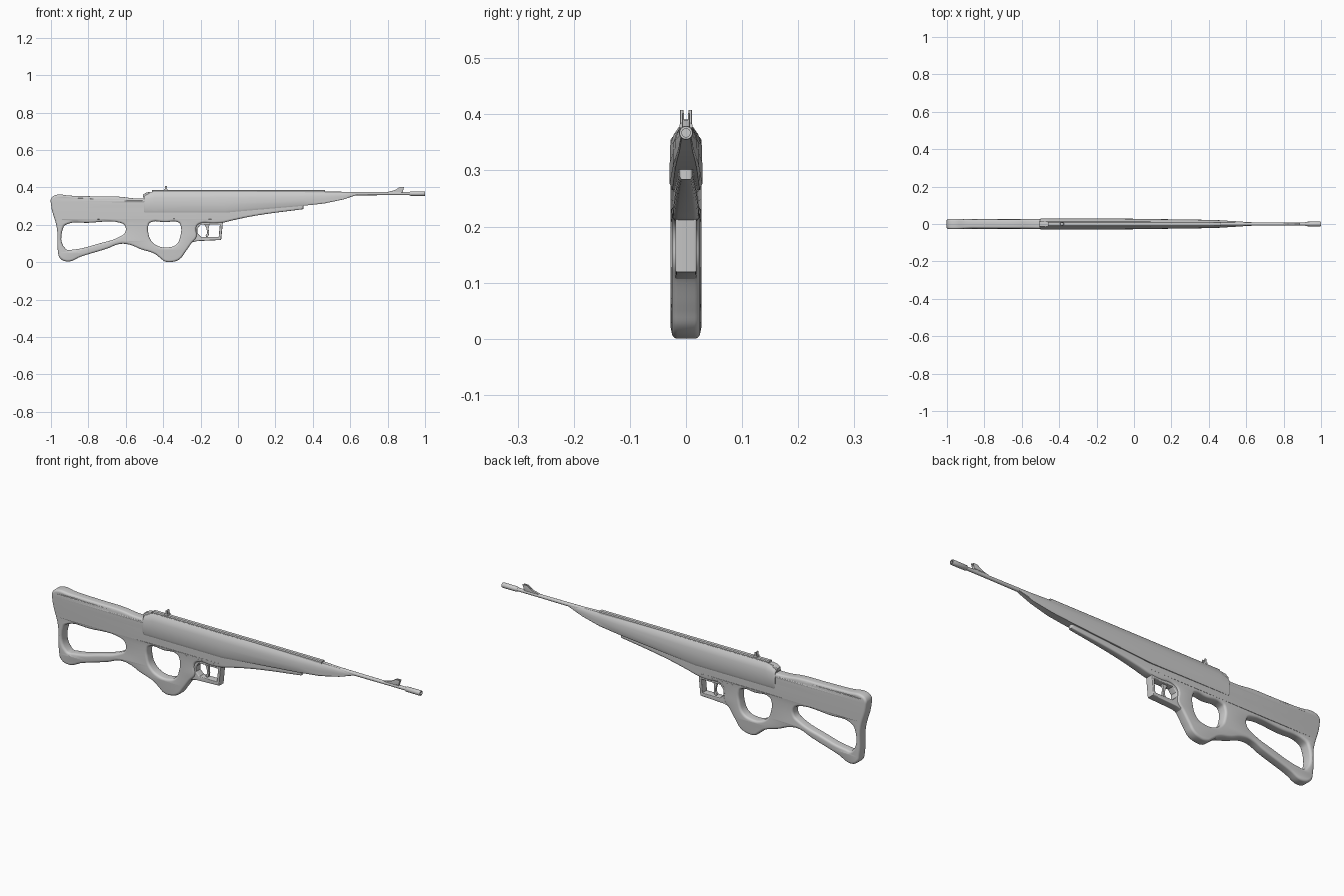
import bpy, bmesh, math

if "Cube" in bpy.data.objects:
    bpy.data.objects.remove(bpy.data.objects["Cube"])


def finish(name, bm, angle=35):
    bmesh.ops.remove_doubles(bm, verts=bm.verts, dist=1e-5)
    bmesh.ops.recalc_face_normals(bm, faces=bm.faces)
    me = bpy.data.meshes.new(name)
    bm.to_mesh(me)
    bm.free()
    ob = bpy.data.objects.new(name, me)
    bpy.context.collection.objects.link(ob)
    bpy.ops.object.select_all(action='DESELECT')
    ob.select_set(True)
    bpy.context.view_layer.objects.active = ob
    bpy.ops.object.shade_smooth_by_angle(angle=math.radians(angle))
    return ob


def lerp(table, x):
    for (x0, w0), (x1, w1) in zip(table, table[1:]):
        if x <= x1:
            t = max(0, (x - x0) / (x1 - x0))
            return w0 + (w1 - w0) * t
    return table[-1][1]


def plate(name, loops, widths, bevel, smooth=True, y=0):
    """Rounded side-profile plate with holes; half width varies along x."""
    cu = bpy.data.curves.new(name + "_profile", 'CURVE')
    cu.dimensions = '2D'
    cu.fill_mode = 'BOTH'
    cu.resolution_u = 6
    cu.bevel_depth, cu.offset, cu.bevel_resolution = bevel, -bevel, 3
    half = max(w for _, w in widths)
    cu.extrude = half - bevel
    for pts in loops:
        sp = cu.splines.new('BEZIER')
        sp.bezier_points.add(len(pts) - 1)
        sp.use_cyclic_u = True
        for p, q in zip(sp.bezier_points, pts):
            p.co = (q[0], q[1], 0)
            kind = 'AUTO' if smooth and len(q) == 2 else 'VECTOR'
            p.handle_left_type = p.handle_right_type = kind
    tmp = bpy.data.objects.new(name + "_tmp", cu)
    bpy.context.collection.objects.link(tmp)
    dg = bpy.context.evaluated_depsgraph_get()
    me = bpy.data.meshes.new_from_object(tmp.evaluated_get(dg))
    bm = bmesh.new()
    bm.from_mesh(me)
    bpy.data.objects.remove(tmp)
    bpy.data.meshes.remove(me)
    for v in bm.verts:
        x, z, d = v.co
        v.co = (x, y - d * lerp(widths, x) / half, z)
    return finish(name, bm)


def loft(name, rings, angle=35):
    bm = bmesh.new()
    rows = [[bm.verts.new(p) for p in r] for r in rings]
    n = len(rows[0])
    for a, b in zip(rows, rows[1:]):
        for i in range(n):
            bm.faces.new((a[i], a[(i + 1) % n], b[(i + 1) % n], b[i]))
    bm.faces.new(rows[0])
    bm.faces.new(rows[-1])
    return finish(name, bm, angle)


def tube(name, stations, z, sides=24):
    return loft(name, [[(x, r * math.cos(2 * math.pi * i / sides),
                         z + r * math.sin(2 * math.pi * i / sides))
                        for i in range(sides)] for x, r in stations])


# Skeleton stock, grip and lower fore-end in one rounded body
outline = [(-1, .31), (-.998, .343), (-.972, .36), (-.9, .356), (-.75, .352), (-.63, .35),
           (-.56, .342), (-.49, .34), (-.1, .335, 1), (.35, .325, 1), (.35, .284, 1),
           (.1, .25), (-.02, .226), (-.08, .212), (-.13, .208), (-.2, .208), (-.222, .19),
           (-.222, .135), (-.25, .1), (-.285, .05), (-.31, .018), (-.345, .003),
           (-.39, .004), (-.415, .022), (-.445, .045), (-.52, .07), (-.58, .094),
           (-.63, .098), (-.7, .073), (-.84, .03), (-.91, .004), (-.952, .022),
           (-.963, .06), (-.968, .18)]
butt_hole = [(-.934, .185), (-.915, .203), (-.8, .211), (-.63, .211), (-.605, .195),
             (-.603, .16), (-.63, .138), (-.75, .098), (-.88, .068), (-.92, .07)]
thumb_hole = [(-.478, .2), (-.468, .213), (-.39, .214), (-.318, .213), (-.308, .2),
              (-.308, .14), (-.33, .095), (-.37, .08), (-.42, .084), (-.46, .11), (-.478, .15)]
plate("stock", [outline, butt_hole, thumb_hole],
      [(-1, .028), (-.94, .028), (-.88, .023), (-.55, .024), (-.45, .026),
       (-.2, .025), (-.05, .023), (.35, .012)], .0115)

# Trigger guard frame
guard = [(-.25, .215), (-.25, .105), (-.22, .113), (-.09, .119), (-.08, .222)]
guard_hole = [(-.2, .201), (-.217, .18), (-.217, .155), (-.198, .136), (-.103, .136), (-.097, .201)]
plate("trigger_guard", [guard, guard_hole], [(-.3, .019), (0, .019)], .004, False)

# Trigger
plate("trigger", [[(-.178, .215), (-.155, .215), (-.157, .18), (-.155, .155), (-.162, .137),
                   (-.172, .138), (-.165, .157), (-.169, .18)]], [(-1, .006), (1, .006)], .002)

# Receiver cover: x, half width, bottom, shoulder, top
rings = []
for x, w, b, s, t in [(-.503, .026, .268, .335, .352), (-.497, .029, .265, .338, .358),
                      (-.465, .029, .265, .343, .374), (-.45, .029, .265, .345, .377),
                      (-.07, .029, .265, .345, .377), (.35, .023, .302, .35, .377),
                      (.46, .02, .314, .354, .377), (.56, .0135, .335, .36, .375),
                      (.63, .009, .358, .366, .373), (.637, .007, .36, .366, .371)]:
    h = s - b
    half = [(w * .85, b), (w, b + h * .15), (w, b + h * .6), (w * .97, s),
            (w * .75, s + (t - s) * .6), (w * .45, t)]
    rings.append([(x, y, z) for y, z in half] + [(x, -y, z) for y, z in reversed(half)])
loft("receiver_cover", rings, 25)

# Top rail
loft("top_rail", [[(x, y, z) for y, z in ((-.012, .368), (-.012, .381), (-.008, .385),
                                       (.008, .385), (.012, .381), (.012, .368))]
                  for x in (-.46, .465)])

# Barrel with hollow muzzle
tube("barrel", [(.44, .011), (.6, .0095), (.8, .0085), (.925, .0085)], .367)
tube("muzzle", [(.917, .0085), (.922, .012), (.995, .0125), (1, .0115), (1, .0075), (.95, .0075)], .367)

# Bolt catch behind the cover
plate("bolt_catch", [[(-.508, .345), (-.508, .362), (-.49, .373), (-.468, .376), (-.462, .345)]],
      [(-1, .014), (1, .014)], .003, False)

# Sight blade, protective ears and sight base
plate("front_sight_ramp", [[(.8, .368), (.8, .376), (.86, .39), (.884, .39), (.88, .368)]],
      [(-1, .0055), (1, .0055)], .0015, False)
for side in (-1, 1):
    tag = "left" if side > 0 else "right"
    plate("front_sight_ear_" + tag,
          [[(.825, .377), (.865, .402), (.888, .402), (.88, .377)]],
          [(-1, .0018), (1, .0018)], .0005, False, y=side * .005)
    plate("rear_sight_ear_" + tag,
          [[(-.391, .38), (-.389, .408), (-.381, .408), (-.378, .38)]],
          [(-1, .0028), (1, .0028)], .0008, False, y=side * .0075)
plate("rear_sight_base", [[(-.396, .378), (-.394, .392), (-.377, .392), (-.374, .378)]],
      [(-1, .0103), (1, .0103)], .001, False)
